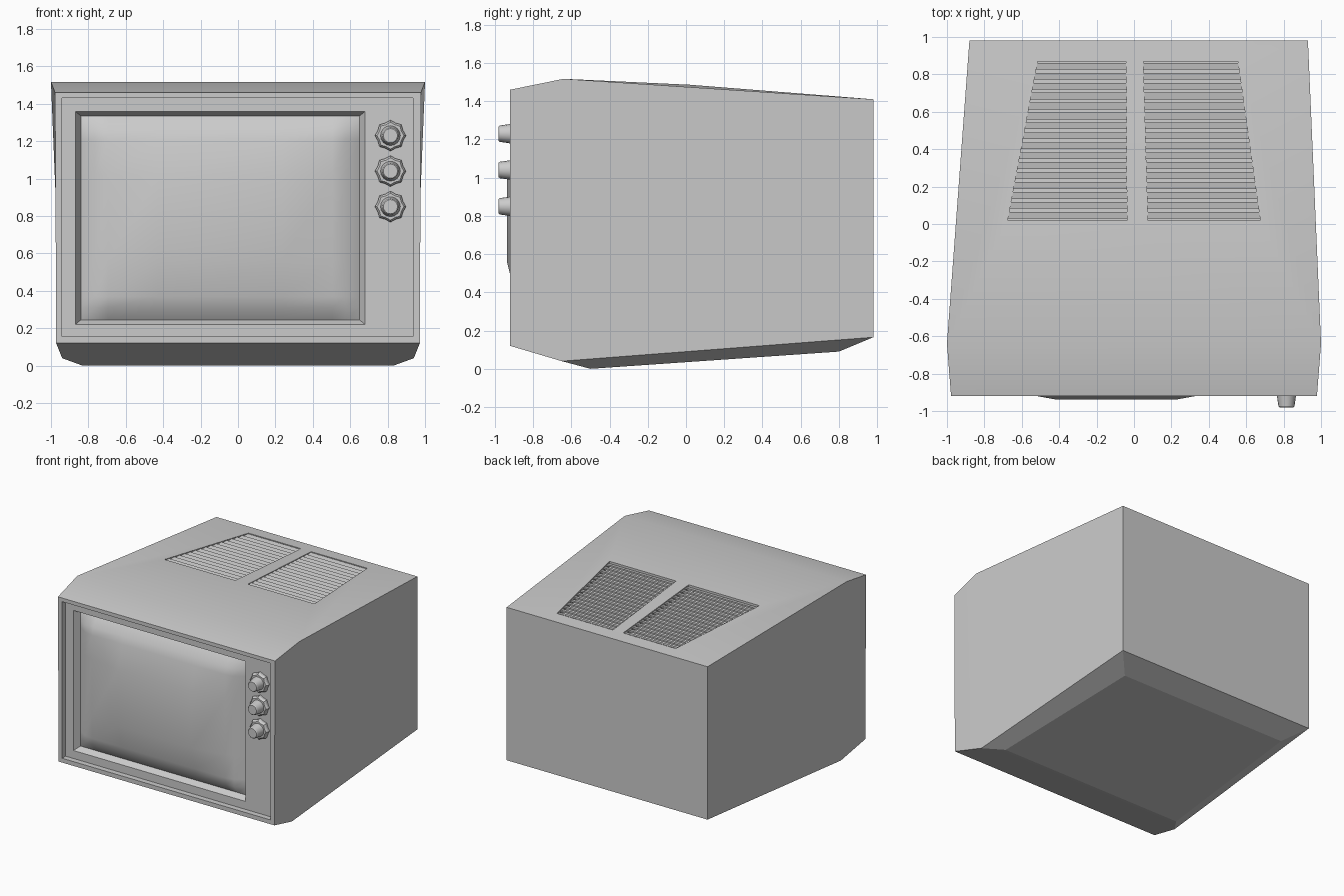
import bpy, bmesh
from math import sin, cos, pi, radians

if "Cube" in bpy.data.objects:
    bpy.data.objects.remove(bpy.data.objects["Cube"])


def finish(bm, name, angle=None):
    bmesh.ops.recalc_face_normals(bm, faces=bm.faces)
    me = bpy.data.meshes.new(name)
    bm.to_mesh(me)
    bm.free()
    ob = bpy.data.objects.new(name, me)
    bpy.context.collection.objects.link(ob)
    if angle:
        bpy.ops.object.select_all(action='DESELECT')
        bpy.context.view_layer.objects.active = ob
        ob.select_set(True)
        bpy.ops.object.shade_smooth_by_angle(angle=radians(angle))
    return ob


def ring(bm, pts):
    return [bm.verts.new(p) for p in pts]


def bridge(bm, a, b):
    n = len(a)
    for i in range(n):
        j = (i + 1) % n
        bm.faces.new((a[i], a[j], b[j], b[i]))


def rect(x0, x1, z0, z1, y):
    return [(x0, y, z0), (x1, y, z0), (x1, y, z1), (x0, y, z1)]


def top_z(y):
    # height of the rear roof plane that holds the vents
    return 1.486 + (y - 0.02) * (1.41 - 1.486) / 0.96


# vent outlines: (front left x, front right x, back right x, back left x)
VENTS = [(-0.675, -0.038, -0.042, -0.515), (0.075, 0.675, 0.555, 0.05)]
Y0, Y1 = 0.02, 0.87

# ---- cabinet: shell, recessed front panel and vent pits
bm = bmesh.new()
fbl, fbr, ftr, ftl = front = ring(bm, [(-.972, -.92, .12), (.972, -.92, .12),
                                       (.978, -.92, 1.46), (-.978, -.92, 1.46)])
pl, pr = ring(bm, [(-1, -.64, 1.517), (1, -.64, 1.517)])
ll, lr = ring(bm, [(-.94, -.65, .04), (.94, -.65, .04)])
bl, br, bbr, bbl = ring(bm, [(-.83, -.5, 0), (.83, -.5, 0), (.76, .8, .09), (-.76, .8, .09)])
kbl, kbr, ktr, ktl = ring(bm, [(-.88, .98, .165), (.93, .98, .165),
                               (.93, .98, 1.41), (-.88, .98, 1.41)])
pits = []
for a, b, c, d in VENTS:
    outline = [(a, Y0), (b, Y0), (c, Y1), (d, Y1)]
    rim = ring(bm, [(x, y, top_z(y)) for x, y in outline])
    floor = ring(bm, [(x, y, top_z(y) - 0.045) for x, y in outline])
    bridge(bm, rim, floor)
    bm.faces.new(floor)
    pits.append(rim)
L, R = pits
for f in [(ftl, ftr, pr, pl), (fbl, fbr, lr, ll), (ll, lr, br, bl), (bl, br, bbr, bbl),
          (bbl, bbr, kbr, kbl), (kbl, kbr, ktr, ktl),
          (ftl, pl, ll, fbl), (pl, ktl, kbl, ll), (ll, kbl, bbl, bl),
          (ftr, pr, lr, fbr), (pr, ktr, kbr, lr), (lr, kbr, bbr, br),
          (pl, pr, R[1], R[0], L[1], L[0]), (ktl, ktr, R[2], R[3], L[2], L[3]),
          (pl, L[0], L[3], ktl), (pr, R[1], R[2], ktr), (L[1], R[0], R[3], L[2])]:
    bm.faces.new(f)
prev = front
for r in [rect(-.94, .935, .155, 1.43, -.92), rect(-.94, .935, .155, 1.43, -.875),
          rect(-.87, .68, .22, 1.36, -.875), rect(-.84, .65, .245, 1.335, -.825)]:
    cur = ring(bm, r)
    bridge(bm, prev, cur)
    prev = cur
finish(bm, "cabinet", 15)

# ---- domed screen: grid of nested rectangles
bm = bmesh.new()
XS, ZS = [.745, .67, .60, .33], [.545, .48, .42, .23]
DEPTH = [-.825, -.872, -.888, -.937]
xs = [-v for v in XS] + XS[::-1]
zs = [-v for v in ZS] + ZS[::-1]
grid = [[bm.verts.new((-.095 + x, DEPTH[min(i, 7 - i, j, 7 - j)], .79 + z))
         for i, x in enumerate(xs)] for j, z in enumerate(zs)]
for j in range(7):
    for i in range(7):
        bm.faces.new((grid[j][i], grid[j][i + 1], grid[j + 1][i + 1], grid[j + 1][i]))
finish(bm, "screen", 60)

# ---- vent slats
N = 16
pitch = (Y1 - Y0) / N
for side, (a, b, c, d) in zip(("left", "right"), VENTS):
    bm = bmesh.new()
    for k in range(N):
        y = Y0 + (k + .5) * pitch
        ends = []
        for p, q in ((a, d), (b, c)):
            loop = []
            for dy, dz in ((-.018, -.012), (.018, -.003), (.018, -.016), (-.018, -.025)):
                yy = y + dy
                x = p + (q - p) * (yy - Y0) / (Y1 - Y0)
                loop.append((x, yy, top_z(yy) + dz))
            ends.append(ring(bm, loop))
        bridge(bm, *ends)
        for e in ends:
            bm.faces.new(e)
    finish(bm, side + "_vent_slats")

# ---- control knobs with scalloped flange
for k, z in enumerate((1.23, 1.04, 0.85)):
    bm = bmesh.new()
    prev = None
    # (tip radius, valley radius, y)
    for r0, r1, y in [(.083, .073, -.872), (.083, .073, -.893), (.072, .063, -.908),
                      (.053, .053, -.908), (.050, .050, -.925), (.043, .043, -.974),
                      (.038, .038, -.98)]:
        pts = []
        for i in range(16):
            t = 2 * pi * i / 16
            r = r1 if i % 2 else r0
            pts.append((.815 + r * cos(t), y, z + r * sin(t)))
        cur = ring(bm, pts)
        if prev:
            bridge(bm, prev, cur)
        else:
            bm.faces.new(cur)
        prev = cur
    bm.faces.new(prev)
    finish(bm, "control_knob_%d" % (k + 1), 25)
